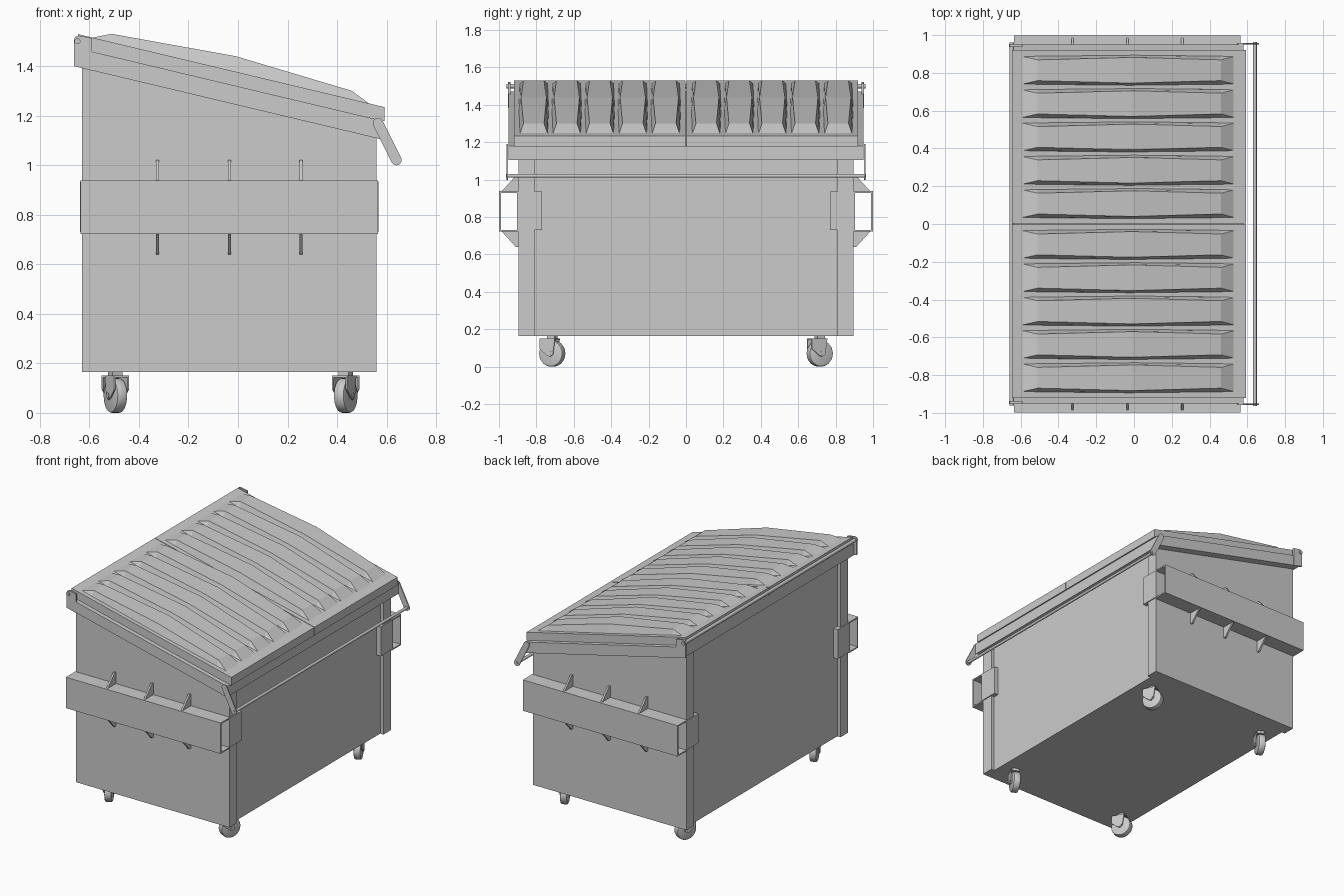
import bpy, bmesh, math
from mathutils import Matrix, Vector

if "Cube" in bpy.data.objects:
    bpy.data.objects.remove(bpy.data.objects["Cube"])


def finish(bm, name, matrix=None, smooth=False):
    bmesh.ops.remove_doubles(bm, verts=bm.verts, dist=1e-5)
    bmesh.ops.recalc_face_normals(bm, faces=bm.faces)
    me = bpy.data.meshes.new(name)
    bm.to_mesh(me)
    bm.free()
    ob = bpy.data.objects.new(name, me)
    bpy.context.collection.objects.link(ob)
    if matrix:
        ob.matrix_world = matrix
    if smooth:
        bpy.context.view_layer.objects.active = ob
        bpy.ops.object.select_all(action='DESELECT')
        ob.select_set(True)
        bpy.ops.object.shade_smooth_by_angle(angle=math.radians(35))
    return ob


def prism(name, pts, y0, y1, matrix=None):
    """Extrude an x-z outline from y0 to y1."""
    bm = bmesh.new()
    f = bm.faces.new([bm.verts.new((x, y0, z)) for x, z in pts])
    ext = bmesh.ops.extrude_face_region(bm, geom=[f])['geom']
    bmesh.ops.translate(bm, vec=(0, y1 - y0, 0),
                        verts=[v for v in ext if isinstance(v, bmesh.types.BMVert)])
    return finish(bm, name, matrix)


def box(name, x0, x1, y0, y1, z0, z1):
    return prism(name, [(x0, z0), (x1, z0), (x1, z1), (x0, z1)], y0, y1)


def rod(name, x, z, y0, y1, r, sides=16, matrix=None, bevel=0):
    bm = bmesh.new()
    bmesh.ops.create_cone(bm, cap_ends=True, segments=sides, radius1=r, radius2=r,
                          depth=y1 - y0,
                          matrix=Matrix.Translation((x, (y0 + y1) / 2, z))
                          @ Matrix.Rotation(math.pi / 2, 4, 'X'))
    if bevel:
        rims = [e for e in bm.edges if abs(e.verts[0].co.y - e.verts[1].co.y) < 1e-5]
        bmesh.ops.bevel(bm, geom=rims, offset=bevel, segments=2, affect='EDGES', profile=0.5)
    return finish(bm, name, matrix, True)


def slope(x, z0):
    """Height of the sloping top at x, z0 being the height at x = 0."""
    return z0 - 0.238 * x


def sloped(x0, x1, lo, hi):
    return [(x0, slope(x0, lo)), (x1, slope(x1, lo)), (x1, slope(x1, hi)), (x0, slope(x0, hi))]


def wall(x0, x1):
    return [(x0, 0.165), (x1, 0.165), (x1, slope(x1, 1.26)), (x0, slope(x0, 1.26))]


# Body: recessed middle between two end walls
prism("body_core", wall(-0.605, 0.535), -0.81, 0.81)
for s in (-1, 1):
    prism("end_wall", wall(-0.63, 0.56), *sorted((s * 0.81, s * 0.895)))

# Rim below the lids
prism("top_rim", sloped(-0.645, 0.58, 1.242, 1.318), -0.95, 0.95)


# Lid ribs: stations along x of height and half widths
def rib(y):
    bm = bmesh.new()
    rows = []
    for x, zt, hb, ht in ((-0.59, None, 0.073, 0.073), (-0.51, 1.53, 0.075, 0.055),
                          (-0.01, 1.44, 0.08, 0.068), (0.46, 1.30, 0.075, 0.055),
                          (0.53, None, 0.073, 0.073)):
        zb = slope(x, 1.374)
        zt = zt or zb
        rows.append([bm.verts.new((x, y + o, z)) for o, z in
                     ((-hb, zb), (-ht, zt), (ht, zt), (hb, zb))])
    bmesh.ops.remove_doubles(bm, verts=rows[0] + rows[-1], dist=1e-5)
    first = [v for v in rows[0] if v.is_valid]
    last = [v for v in rows[-1] if v.is_valid]
    for v in (first, last):
        v.sort(key=lambda p: p.co.y)
    for end, r in ((first, rows[1]), (last, rows[3])):
        bm.faces.new((end[0], r[0], r[1]))
        bm.faces.new((end[0], r[1], r[2], end[1]))
        bm.faces.new((end[1], r[2], r[3]))
    for a, b in ((rows[1], rows[2]), (rows[2], rows[3])):
        for i in range(3):
            bm.faces.new((a[i], a[i + 1], b[i + 1], b[i]))
    return finish(bm, "lid_rib")


for s in (-1, 1):
    # Lid half
    prism("lid", sloped(-0.645, 0.592, 1.318, 1.375), *sorted((s * 0.002, s * 0.92)))
    for i in range(5):
        rib(s * (0.108 + 0.1765 * i))

    # Hinge plate at the high edge
    prism("hinge_plate", [(-0.663, 1.40), (-0.59, 1.382), (-0.59, 1.513), (-0.643, 1.523),
                          (-0.657, 1.518), (-0.663, 1.505)], *sorted((s * 0.938, s * 0.952)))

    # Swing arm of the lock bar, rounded at both ends
    a, b, r = Vector((0.565, 1.17)), Vector((0.64, 1.02)), 0.021
    ang = math.atan2(b.y - a.y, b.x - a.x)
    pts = []
    for c, start in ((b, ang - math.pi / 2), (a, ang + math.pi / 2)):
        for k in range(7):
            t = start + math.pi * k / 6
            pts.append((c.x + r * math.cos(t), c.y + r * math.sin(t)))
    prism("lock_bar_arm", pts, *sorted((s * 0.951, s * 0.959)))

    # Fork sleeve: open rectangular tube
    for name, y0, y1, z0, z1 in (("sleeve_outer", 0.99, 0.999, 0.722, 0.938),
                                 ("sleeve_inner", 0.895, 0.904, 0.722, 0.938),
                                 ("sleeve_top", 0.904, 0.99, 0.929, 0.938),
                                 ("sleeve_bottom", 0.904, 0.99, 0.722, 0.731)):
        box(name, -0.635, 0.565, *sorted((s * y0, s * y1)), z0, z1)

    # Gussets above and below the sleeve
    for x in (-0.325, -0.035, 0.255):
        for zi, zo in ((1.02, 0.938), (0.64, 0.722)):
            bm = bmesh.new()
            f = bm.faces.new([bm.verts.new((x - 0.006, s * y, z)) for y, z in
                              ((0.894, zi), (0.91, zi), (0.985, zo), (0.894, zo))])
            ext = bmesh.ops.extrude_face_region(bm, geom=[f])['geom']
            bmesh.ops.translate(bm, vec=(0.012, 0, 0),
                                verts=[v for v in ext if isinstance(v, bmesh.types.BMVert)])
            finish(bm, "sleeve_gusset")

    # Corner plates wrapping from the sleeve onto the long sides
    for x0, x1 in ((0.535, 0.567), (-0.637, -0.605)):
        box("corner_plate", x0, x1, *sorted((s * 0.77, s * 0.904)), 0.73, 0.935)

    # Casters, swivelled differently at each corner
    for sx, cx in ((-1, -0.495), (1, 0.435)):
        m = (Matrix.Translation((cx, s * 0.715, 0))
             @ Matrix.Rotation(math.radians(90 + 25 * sx * s), 4, 'Z'))
        rod("caster_wheel", 0, 0.07, -0.023, 0.023, 0.07, 28, m, 0.008)
        rod("caster_axle", 0, 0.07, -0.036, 0.036, 0.012, 10, m)
        for e in (-1, 1):
            prism("caster_fork", [(-0.06, 0.15), (0.03, 0.15), (0.018, 0.065), (0, 0.052),
                                  (-0.018, 0.06), (-0.06, 0.095)],
                  *sorted((e * 0.027, e * 0.033)), m)
        prism("caster_top", [(-0.06, 0.143), (0.03, 0.143), (0.03, 0.151), (-0.06, 0.151)],
              -0.033, 0.033, m)
        prism("caster_stem", [(-0.022, 0.15), (0.022, 0.15), (0.022, 0.166), (-0.022, 0.166)],
              -0.022, 0.022, m)

# Full-length rods
rod("lock_bar", 0.64, 1.02, -0.963, 0.963, 0.01)
rod("hinge_rod", -0.648, 1.50, -0.96, 0.96, 0.012)
